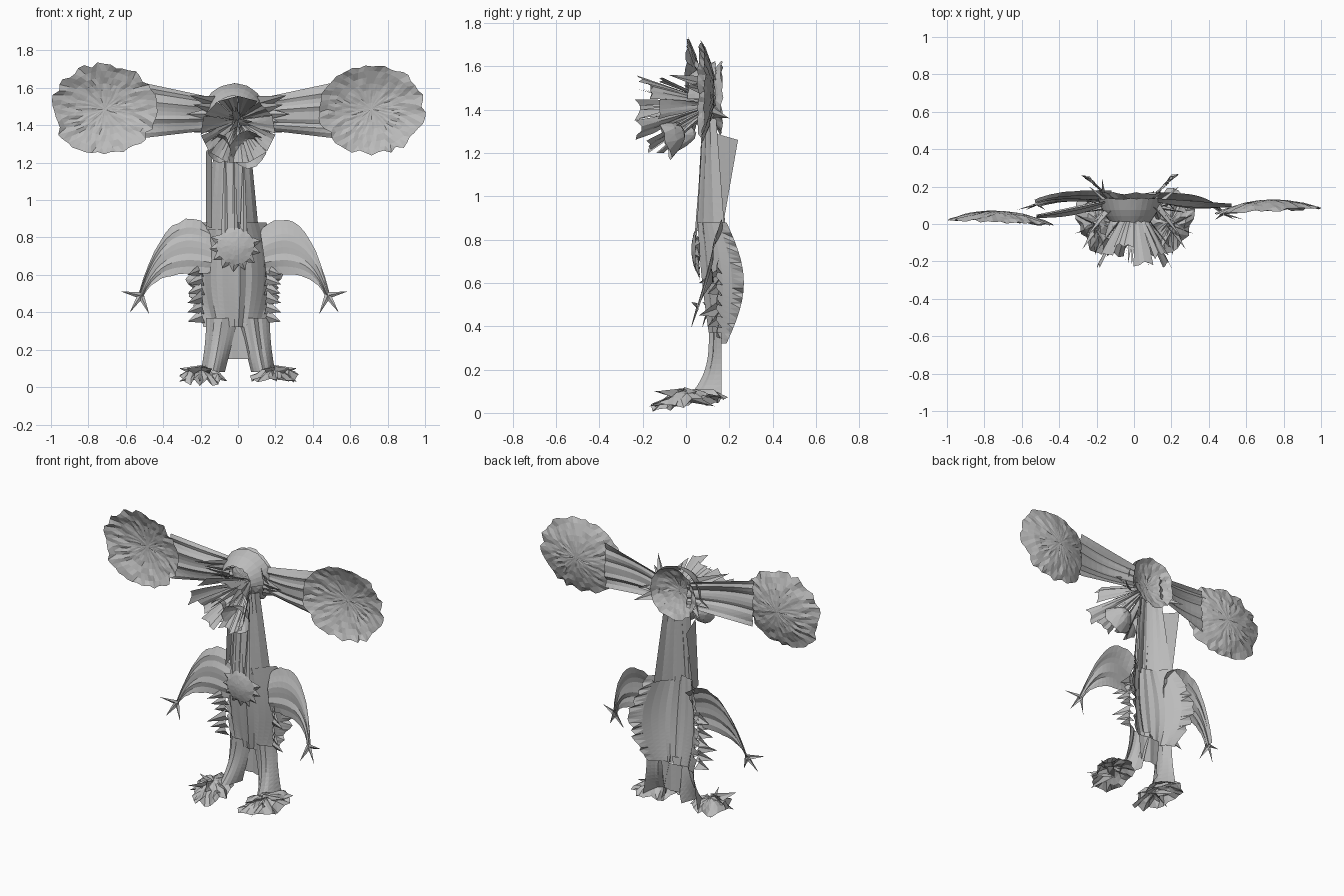
import bpy, math, random
from math import sin, cos, pi
from mathutils import Vector, Euler

random.seed(4)
if "Cube" in bpy.data.objects:
    bpy.data.objects.remove(bpy.data.objects["Cube"], do_unlink=True)

GREY = (0.5, 0.5, 0.5, 1)
grey = bpy.data.materials.new("plain_grey")
grey.use_nodes = True
grey.diffuse_color = GREY
grey.node_tree.nodes["Principled BSDF"].inputs["Base Color"].default_value = GREY


def add_part(name, verts, faces):
    mesh = bpy.data.meshes.new(name)
    mesh.from_pydata([tuple(vert) for vert in verts], [], faces)
    mesh.materials.append(grey)
    bpy.context.collection.objects.link(bpy.data.objects.new(name, mesh))


def jitter(amount):
    return random.uniform(-amount, amount)


def shell(name, centre, width, height, depth, ragged=0.1, turn=(0, 0, 0), sides=24, rings=4, noise=0.008):
    """Shallow bowl bulging along +y, with a ragged rim."""
    matrix, middle = Euler(turn).to_matrix(), Vector(centre)
    verts, faces = [middle + matrix @ Vector((0, depth, 0))], []
    for ring in range(1, rings + 1):
        for side in range(sides):
            radius = ring / rings
            angle = math.tau * (side + (ring % 2) / 2) / sides
            y = depth * (1 - radius * radius) + jitter(noise) * radius
            if ring == rings:
                radius += jitter(ragged)
            local = Vector((width * radius * cos(angle), y, height * radius * sin(angle)))
            verts.append(middle + matrix @ local)
    for side in range(sides):
        after = (side + 1) % sides
        faces.append((0, 1 + side, 1 + after))
        for ring in range(rings - 1):
            inner = 1 + ring * sides
            outer = inner + sides
            a, b, c, d = inner + side, inner + after, outer + side, outer + after
            faces += [(a, c, b), (b, c, d)] if ring % 2 else [(a, c, d), (a, d, b)]
    add_part(name, verts, faces)


def skin(name, start, end, bulge, columns=8, rows=12, fold=0.01, ragged=0.0):
    """Pleated sheet between two edges, each a function of t from 0 to 1."""
    pleats = [jitter(fold) for _ in range(columns + 1)]
    verts, faces = [], []
    for row in range(rows + 1):
        t = row / rows
        a, b = Vector(start(t)), Vector(end(t))
        for column in range(columns + 1):
            u = column / columns
            across = u
            if column in (0, columns):
                across += (2 * u - 1) * random.uniform(0, ragged)
            point = a.lerp(b, across)
            point.y += bulge(t) * 4 * u * (1 - u) + pleats[column]
            verts.append(point)
    stride = columns + 1
    for row in range(rows):
        for column in range(columns):
            p = row * stride + column
            q = p + stride
            faces += [(p, p + 1, q + 1), (p, q + 1, q)]
    add_part(name, verts, faces)


def spike(name, base, tip, width):
    """Narrow folded blade ending in a point."""
    base, tip = Vector(base), Vector(tip)
    side = (tip - base).cross(Vector((0, 1, 0.2))).normalized() * width / 2
    skin(name, lambda t: (base - side).lerp(tip, t), lambda t: (base + side).lerp(tip, t),
         lambda t: (t - 1) * width / 4, columns=2, rows=2, fold=0)


def trough(name, top, bottom, middle, half, back, depth, **options):
    """Upright sheet bulging forward and open to the back."""
    def edge(side):
        return lambda t: (middle + side * half(t), back(t), top + (bottom - top) * t)
    skin(name, edge(-1), edge(1), lambda t: -depth(t), **options)


def swell(t):
    return sin(pi * t)


# Ears: round bowls open to the front, on pleated stems
def make_ear(side, word):
    y = 0.04 + 0.03 * side
    shell(word + "_ear", (side * 0.715, y, 1.485), 0.275, 0.24, 0.06,
          ragged=0.06, turn=(0, 0, 0.05 * side), sides=50, rings=7)

    def stem_edge(up):
        return lambda t: (side * (0.1 + 0.42 * t), 0.13 + (y - 0.1) * t,
                          1.46 + 0.02 * t + up * (0.08 + 0.07 * t))
    skin(word + "_ear_stem", stem_edge(-1), stem_edge(1), lambda t: -0.03 * swell(t),
         columns=12, rows=9)
    # Tufts beside the head
    for k in range(5):
        z = 1.4 + 0.03 * k
        spike(word + "_head_tuft", (side * 0.12, 0.1, z),
              (side * (0.24 + 0.02 * (k % 3)), 0.2 - 0.07 * k, z - 0.04 + k / 50), 0.08)


# Arms: pleated webs narrowing to thin wrists, with three fingers
def make_arm(side, word):
    reach = 0.39 - 0.02 * side
    forward = 0.08 + 0.03 * side

    def outward(t):
        return 1.25 * t - 0.25 * t * t

    def upper(t):
        return side * (0.12 + reach * outward(t)), 0.17 - forward * t ** 3, 0.83 + 0.42 * t - 0.75 * t * t

    def lower(t):
        return side * (0.15 + (reach - 0.05) * outward(t)), 0.13 - forward * t ** 3 * 0.7, 0.61 - 0.13 * t ** 4
    skin(word + "_arm", upper, lower, lambda t: 0.03 * (t - 1), ragged=0.05)
    wrist = (Vector(upper(1)) + Vector(lower(1))) / 2
    for angle in (0.2, -1, -2):
        reach_out = Vector((side * cos(angle), -0.3, sin(angle))) * 0.11
        spike(word + "_finger", wrist, wrist + reach_out, 0.035)


# Legs: troughs open to the back, standing on ragged domed feet
def make_leg(side, word):
    skin(word + "_leg",
         lambda t: (side * (0.17 + 0.03 * t * t), 0.16, 0.37 - 0.29 * t),
         lambda t: (side * 0.07 * t, 0.15, 0.37 - 0.29 * t),
         lambda t: -0.04 - 0.09 * t ** 3)
    shell(word + "_foot", (side * 0.19, 0.02, 0.045), 0.115, 0.17, 0.06,
          ragged=0.14, turn=(pi / 2 + 0.15, 0, -0.3 * side), noise=0.025)
    for k in range(6):
        angle = 0.9 - 0.6 * k
        spike(word + "_toe", (side * 0.19, 0, 0.08),
              (side * (0.2 + 0.12 * cos(angle)), 0.17 * sin(angle), 0.03 + 0.07 * (k % 2)), 0.08)


# Ragged feathers along the sides of the torso
def make_side_feathers(side, word):
    for k in range(7):
        z = 0.38 + 0.05 * k
        x = side * 0.17 - 0.02
        spike(word + "_side_feather", (x, 0.16, z),
              (x + side * 0.08, 0.14 - 0.04 * (k % 3), z - 0.03), 0.08)


for side, word in ((-1, "right"), (1, "left")):
    for make in (make_ear, make_arm, make_leg, make_side_feathers):
        make(side, word)

# Head: hollow bowl open to the back
shell("head", (-0.02, 0.165, 1.455), 0.165, 0.168, -0.07, ragged=0.05, sides=32, rings=6)


# Forehead brim
def brim_edge(radius, y):
    return lambda t: (radius * cos(pi * t) - 0.02, y, 1.45 + radius * sin(pi * t))


skin("forehead", brim_edge(0.17, 0.13), brim_edge(0.11, 0.02), lambda t: -0.02,
     columns=3, rows=16, fold=0.005, ragged=0.1)


# Face: broad flared petals around a deep centre
def petal_edge(angle, reach):
    return lambda t: ((0.03 + 0.17 * t) * cos(angle), 0.09 - reach * t,
                      1.42 - 0.045 * t + (0.03 + 0.15 * t) * sin(angle))


petals = 11
for k in range(petals):
    angle = math.tau * k / petals - pi / 2
    reach = 0.22 + 0.05 * (k % 3)
    skin("face_petal", petal_edge(angle - 0.25, reach), petal_edge(angle + 0.25, reach),
         lambda t: 0.02 * t, columns=4, rows=4, fold=0.015, ragged=0.12)
for k in range(5):
    spike("face_spine", (0, 0.08, 1.42),
          (0.08 * cos(k * 2), -0.22, 1.42 + 0.08 * sin(k * 2)), 0.05)

# Muzzle flaps hanging below the face
shell("muzzle", (0.05, -0.1, 1.27), 0.1, 0.1, 0.1, turn=(0.3, 0, 0), sides=14, rings=3)
shell("muzzle_side", (-0.1, -0.07, 1.27), 0.06, 0.08, 0.12, turn=(0.2, 0, 0), sides=10, rings=3)

# Neck with inner folds and a loose flap
trough("neck", 1.36, 0.84, -0.03, half=lambda t: 0.09 + 0.05 * t,
       back=lambda t: 0.13 + 0.04 * t, depth=lambda t: 0.05 + 0.07 * t, columns=12)
skin("neck_flap", lambda t: (-0.17, 0.24 - 0.07 * t, 1.26 - 0.4 * t),
     lambda t: (-0.14, 0.1 - 0.03 * t, 1.3 - 0.45 * t), lambda t: 0, columns=3, fold=0)
for k in range(3):
    x = 0.05 * k - 0.07
    spike("neck_fold", (x, 0.05, 0.82), (x, 0.08, 1.33), 0.04)

# Torso: long trough with ragged sides
trough("torso", 0.88, 0.32, -0.02, half=lambda t: 0.15 + 0.07 * swell(t),
       back=lambda t: 0.18 + 0.08 * swell(t), depth=lambda t: 0.12 - 0.06 * t + 0.09 * swell(t),
       columns=14, rows=24, ragged=0.1)
skin("leg_web", lambda t: (0.02 * t - 0.08, 0.15, 0.33 - 0.18 * t),
     lambda t: (0.08 - 0.02 * t, 0.15, 0.33 - 0.18 * t), lambda t: 0, columns=4, rows=4)

# Chest disc with a fringe of feathers laid back on the torso
shell("chest_disc", (-0.015, 0.045, 0.755), 0.1, 0.1, -0.02, ragged=0.05, sides=20, noise=0.002)
for k in range(9):
    direction = Vector((cos(2.8 + k * 0.46), 0.1, sin(2.8 + k * 0.46)))
    centre = Vector((-0.015, 0.05, 0.755))
    spike("chest_feather", centre + direction * 0.08, centre + direction * 0.14, 0.08)
